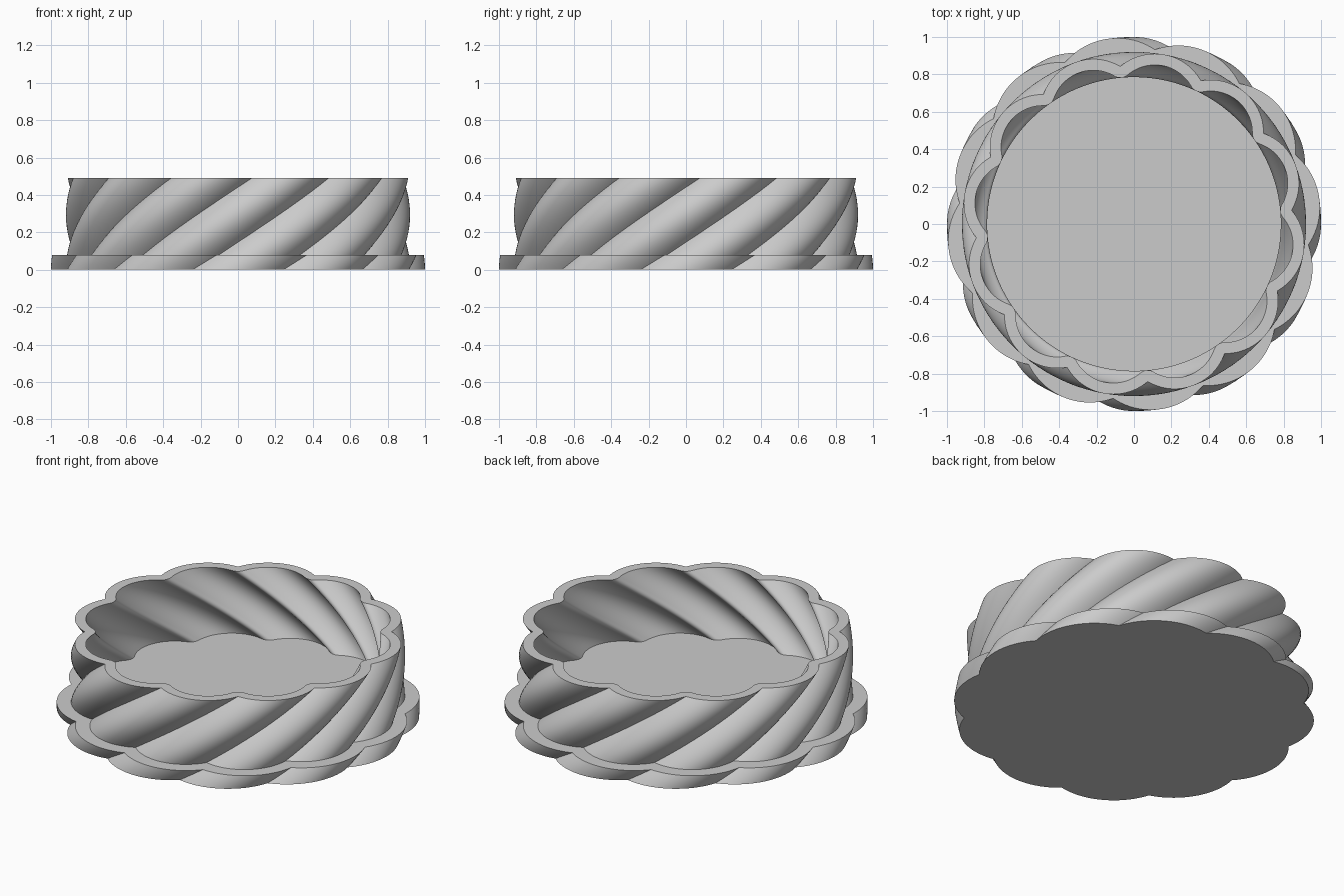
import bpy, bmesh
from math import sin, cos, sqrt, atan2, hypot, radians, pi

cube = bpy.data.objects.get("Cube")
if cube:
    bpy.data.objects.remove(cube, do_unlink=True)

LOBES, PER_LOBE = 12, 48
COUNT = LOBES * PER_LOBE
HEIGHT, BASE_TOP = 0.49, 0.08
TWIST = radians(50) / HEIGHT          # turn per unit of height
CENTRE, LOBE_R = 0.637, 0.283         # circle forming each lobe
WALL, FLANGE = 0.06, 0.08

half = pi / LOBES
cusp = CENTRE * cos(half) + sqrt(LOBE_R ** 2 - (CENTRE * sin(half)) ** 2)
cusp_dir = atan2(cusp * sin(half), cusp * cos(half) - CENTRE)


def radius(angle, offset):
    """Scalloped outline, moved outward by offset (rounded cusps when inward)."""
    r = LOBE_R + offset
    a = abs(angle)
    limit = atan2(r * sin(cusp_dir), CENTRE + r * cos(cusp_dir))
    if offset < 0 and a > limit:
        d = half - a
        return cusp * cos(d) - sqrt(max(0, offset ** 2 - (cusp * sin(d)) ** 2))
    return CENTRE * cos(a) + sqrt(r ** 2 - (CENTRE * sin(a)) ** 2)


def ring(bm, z, offset):
    verts = []
    for i in range(COUNT):
        local = (i % PER_LOBE / PER_LOBE - 0.5) * 2 * half
        r = radius(local, offset)
        a = (i // PER_LOBE) * 2 * half + local + TWIST * z
        verts.append(bm.verts.new((r * cos(a), r * sin(a), z)))
    return verts


def bridge(bm, low, high):
    for i in range(COUNT):
        j = (i + 1) % COUNT
        bm.faces.new((low[i], low[j], high[j], high[i]))


def stack(bm, z0, z1, levels, offset):
    rings = [ring(bm, z0 + (z1 - z0) * k / levels, offset) for k in range(levels + 1)]
    for low, high in zip(rings, rings[1:]):
        bridge(bm, low, high)
    return rings


def finish(bm, name, material):
    bmesh.ops.recalc_face_normals(bm, faces=bm.faces)
    mesh = bpy.data.meshes.new(name)
    bm.to_mesh(mesh)
    bm.free()
    mesh.materials.append(material)
    obj = bpy.data.objects.new(name, mesh)
    bpy.context.collection.objects.link(obj)
    bpy.ops.object.select_all(action='DESELECT')
    obj.select_set(True)
    bpy.context.view_layer.objects.active = obj
    bpy.ops.object.shade_smooth_by_angle(angle=radians(30))


grey = bpy.data.materials.new("light grey")
grey.use_nodes = True
grey.diffuse_color = (0.6, 0.6, 0.6, 1)
grey.node_tree.nodes["Principled BSDF"].inputs["Base Color"].default_value = (0.6, 0.6, 0.6, 1)

# Solid scalloped base, whose top is also the floor
bm = bmesh.new()
rings = stack(bm, 0, BASE_TOP, 3, FLANGE)
bm.faces.new(rings[0][::-1])
bm.faces.new(rings[-1])
finish(bm, "base", grey)

# Twisted wall with an even thickness and a flat rim
bm = bmesh.new()
outer = stack(bm, BASE_TOP, HEIGHT, 14, 0)
inner = stack(bm, BASE_TOP, HEIGHT, 14, -WALL)
bridge(bm, outer[-1], inner[-1])
bridge(bm, outer[0], inner[0])
finish(bm, "twisted_wall", grey)
